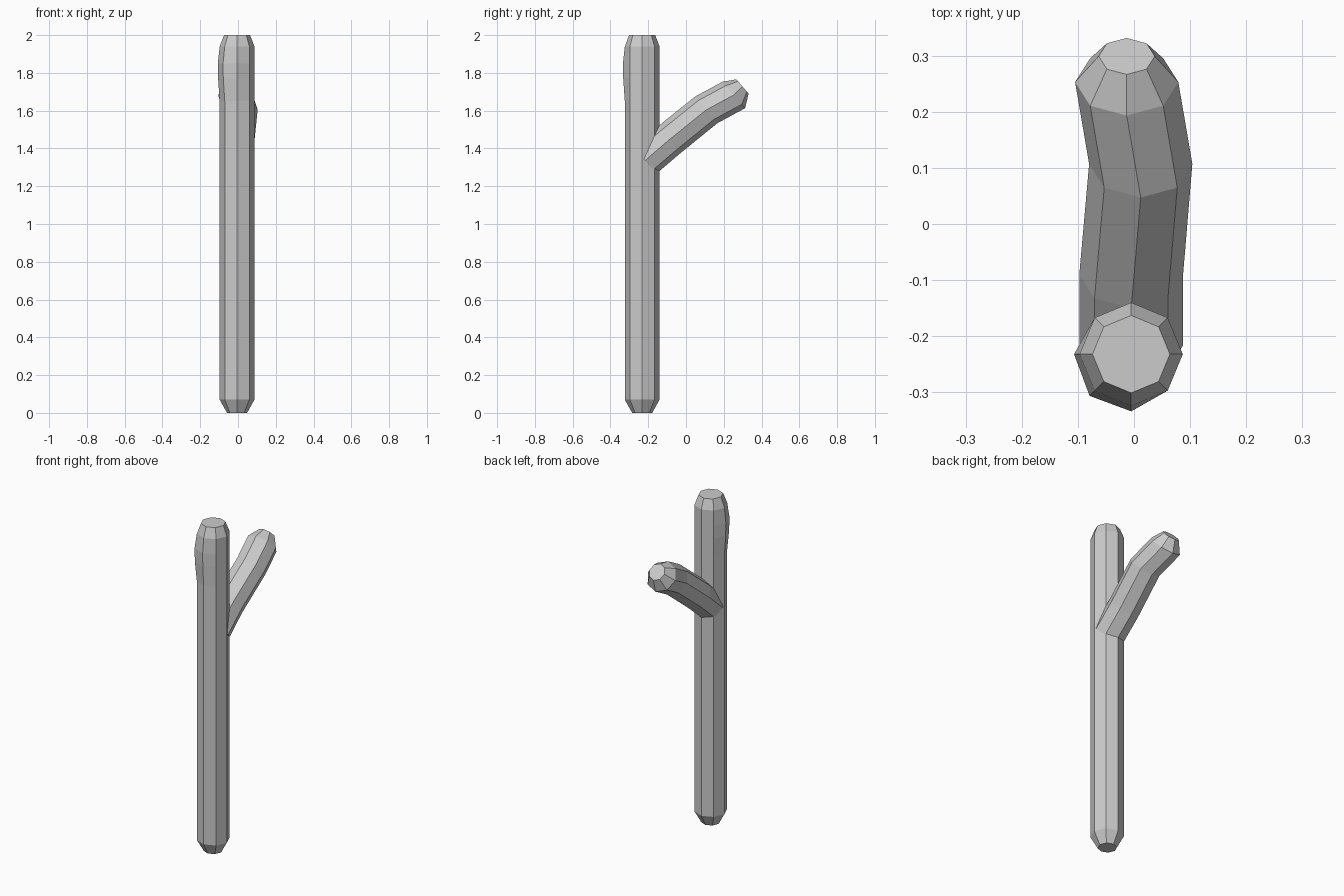
import bpy, bmesh, math
from mathutils import Vector

if "Cube" in bpy.data.objects:
    bpy.data.objects.remove(bpy.data.objects["Cube"])

SIDES = 8


def loft(name, rings):
    """Capped tube through rings, each a list of SIDES points."""
    bm = bmesh.new()
    loops = [[bm.verts.new(p) for p in ring] for ring in rings]
    for a, b in zip(loops, loops[1:]):
        for i in range(SIDES):
            j = (i + 1) % SIDES
            bm.faces.new((a[i], a[j], b[j], b[i]))
    bm.faces.new(loops[0][::-1])
    bm.faces.new(loops[-1])
    bmesh.ops.recalc_face_normals(bm, faces=bm.faces[:])
    mesh = bpy.data.meshes.new(name)
    bm.to_mesh(mesh)
    bm.free()
    obj = bpy.data.objects.new(name, mesh)
    bpy.context.collection.objects.link(obj)
    return obj


def ring(center, axis, radius, bump=0.0):
    """Octagon across axis; bump swells the front-left side."""
    side = Vector((1, 0, 0))
    up = Vector(axis).normalized().cross(side)
    pts = []
    for i in range(SIDES):
        a = i * math.tau / SIDES
        swell = bump * max(0.0, math.cos(a - math.radians(225))) ** 0.8
        r = radius + swell
        pts.append(Vector(center) + r * (math.cos(a) * side + math.sin(a) * up))
    return pts


# Trunk: chamfered ends and a slight knot near the top
trunk_profile = [(0, 0.053, 0), (0.07, 0.092, 0), (1.65, 0.092, 0),
                 (1.77, 0.092, 0.011), (1.85, 0.092, 0.013),
                 (1.94, 0.092, 0), (2.0, 0.069, 0)]
trunk = loft("forked_branch", [ring((-0.005, -0.232, z), (0, 0, 1), r, b)
                               for z, r, b in trunk_profile])

# Side branch: bends up and back, with a narrowed tip
tilt = (0, 0.76, 0.65)
branch_path = [((-0.005, -0.217, 1.336), 0.092), ((-0.005, -0.09, 1.445), 0.0925),
               ((0.012, 0.107, 1.604), 0.092), ((-0.013, 0.253, 1.683), 0.092),
               ((-0.013, 0.299, 1.728), 0.050)]
branch = loft("side_branch", [ring(c, tilt, r) for c, r in branch_path])

# Join the two into one skin
mod = trunk.modifiers.new("join", "BOOLEAN")
mod.operation = "UNION"
mod.solver = "EXACT"
mod.object = branch
bpy.context.view_layer.objects.active = trunk
trunk.select_set(True)
bpy.ops.object.modifier_apply(modifier="join")
bpy.data.objects.remove(branch, do_unlink=True)
